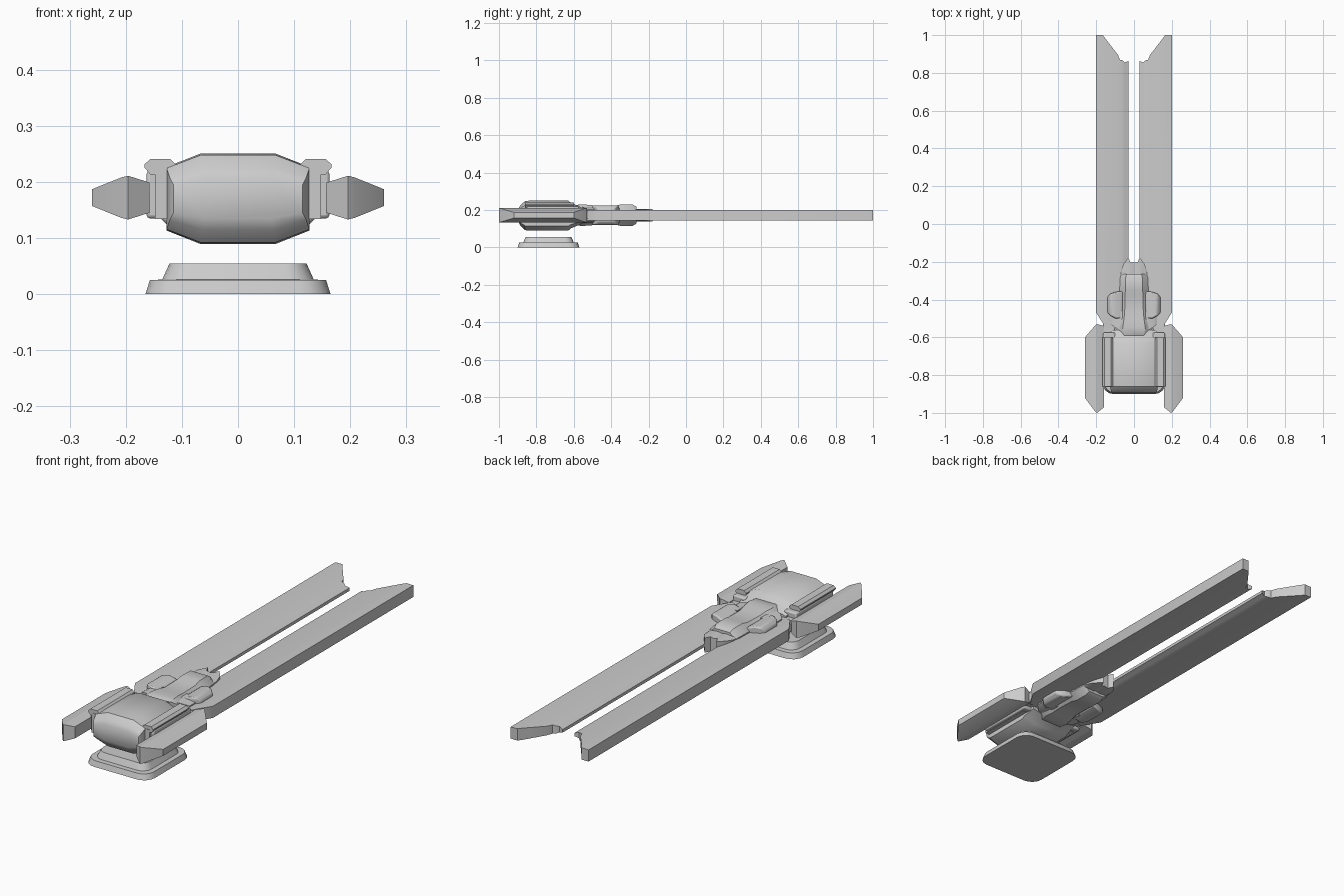
import bpy, math

if "Cube" in bpy.data.objects:
    bpy.data.objects.remove(bpy.data.objects["Cube"])

ZC = 0.172  # height of the main symmetry plane


def make(name, verts, faces, mirror=False, bevel=0, angle=35):
    me = bpy.data.meshes.new(name)
    me.from_pydata(verts, [], faces)
    ob = bpy.data.objects.new(name, me)
    bpy.context.collection.objects.link(ob)
    bpy.ops.object.select_all(action='DESELECT')
    ob.select_set(True)
    bpy.context.view_layer.objects.active = ob
    bpy.ops.object.mode_set(mode='EDIT')
    bpy.ops.mesh.select_all(action='SELECT')
    bpy.ops.mesh.normals_make_consistent(inside=False)
    bpy.ops.object.mode_set(mode='OBJECT')
    bpy.ops.object.shade_smooth_by_angle(angle=math.radians(angle))
    if bevel:
        b = ob.modifiers.new("bevel", 'BEVEL')
        b.width, b.segments = bevel, 2
    if mirror:
        ob.modifiers.new("mirror", 'MIRROR')
    return ob


def loft(name, rings, **kw):
    """Skin closed rings with the same point count and cap both ends."""
    n = len(rings[0])
    faces = [(r * n + i, r * n + (i + 1) % n, (r + 1) * n + (i + 1) % n, (r + 1) * n + i)
             for r in range(len(rings) - 1) for i in range(n)]
    last = (len(rings) - 1) * n
    faces += [tuple(range(n)), tuple(range(last, last + n))]
    return make(name, [p for r in rings for p in r], faces, **kw)


def plate(name, cols, **kw):
    """Loft sideways through columns: x, low z, high z, front y, back y."""
    return loft(name, [[(x, a, lo), (x, b, lo), (x, b, hi), (x, a, hi)]
                       for x, lo, hi, a, b in cols], **kw)


def sym(cols):
    return [(x, ZC - h, ZC + h, a, b) for x, h, a, b in cols]


def block(name, x0, x1, y0, y1, z0, z1, **kw):
    return plate(name, [(x0, z0, z1, y0, y1), (x1, z0, z1, y0, y1)], **kw)


def octagon(y, w, h, fx=0.5, fz=0.5, zc=ZC):
    q = [(w, h * fz), (w * fx, h), (-w * fx, h), (-w, h * fz),
         (-w, -h * fz), (-w * fx, -h), (w * fx, -h), (w, -h * fz)]
    return [(x, y, zc + z) for x, z in q]


# Stepped base pad with rounded corners
def pad_ring(half, r, z):
    ring = []
    for k, (sx, sy) in enumerate([(1, 1), (-1, 1), (-1, -1), (1, -1)]):
        for i in range(5):
            a = math.radians(90 * k + 22.5 * i)
            ring.append((sx * (half - r) + r * math.cos(a),
                         -0.735 + sy * (half - r) + r * math.sin(a), z))
    return ring


loft("base_pad", [pad_ring(0.165, 0.055, 0), pad_ring(0.157, 0.052, 0.025),
                  pad_ring(0.135, 0.045, 0.026), pad_ring(0.122, 0.04, 0.055)])

# Faceted barrel body
loft("main_body", [octagon(y, w, h, 0.52, 0.7, 0.17) for y, w, h in [
    (-0.895, 0.115, 0.035), (-0.885, 0.122, 0.055), (-0.86, 0.127, 0.078),
    (-0.82, 0.127, 0.081), (-0.63, 0.127, 0.081), (-0.615, 0.127, 0.068),
    (-0.56, 0.12, 0.045)]])
block("body_side_block", 0.10, 0.163, -0.85, -0.575, 0.135, 0.22, mirror=True, bevel=0.006)

# Rails over the body sides
block("rail_web", 0.126, 0.148, -0.862, -0.6, 0.134, 0.225, mirror=True)
plate("rail_cap", [(x, lo, hi, -0.86, -0.6) for x, lo, hi in [
    (0.111, 0.226, 0.231), (0.121, 0.213, 0.241),
    (0.156, 0.213, 0.241), (0.167, 0.226, 0.231)]], mirror=True)

# Outer side pods
plate("side_pod", sym([(0.158, 0.027, -0.97, -0.54), (0.196, 0.039, -1.0, -0.53),
                       (0.208, 0.036, -0.99, -0.54), (0.26, 0.015, -0.92, -0.6)]),
      mirror=True, angle=30)

# Long twin blades, thick outside and thin inside
plate("blade", sym([(0.2, 0.027, -0.47, 1.0), (0.165, 0.0275, -0.525, 1.0),
                    (0.15, 0.027, -0.55, 0.98), (0.085, 0.021, -0.55, 0.895),
                    (0.075, 0.02, -0.55, 0.87), (0.058, 0.017, -0.54, 0.865),
                    (0.05, 0.014, -0.53, 0.855), (0.03, 0.007, -0.45, 0.862)]), mirror=True)
block("blade_joint", 0.10, 0.165, -0.6, -0.52, 0.15, 0.195, mirror=True, bevel=0.006)

# Neck housing between the blades
loft("neck_housing", [octagon(y, w, h, 0.6, 0.45) for y, w, h in [
    (-0.615, 0.075, 0.045), (-0.6, 0.085, 0.055), (-0.55, 0.1, 0.057),
    (-0.51, 0.09, 0.055), (-0.47, 0.082, 0.048), (-0.38, 0.08, 0.05),
    (-0.35, 0.076, 0.057), (-0.285, 0.074, 0.057), (-0.265, 0.066, 0.045)]])
plate("forked_nose", sym([(0, 0.03, -0.3, -0.205), (0.018, 0.034, -0.3, -0.205),
                          (0.03, 0.034, -0.3, -0.178), (0.058, 0.03, -0.3, -0.215),
                          (0.068, 0.024, -0.3, -0.255)]), mirror=True)
plate("neck_knob", sym([(0.06, 0.04, -0.5, -0.355), (0.1, 0.053, -0.5, -0.36),
                        (0.125, 0.05, -0.485, -0.37), (0.14, 0.035, -0.47, -0.385)]),
      mirror=True, bevel=0.006)
plate("neck_cheek", sym([(0.06, 0.045, -0.56, -0.46), (0.1, 0.042, -0.55, -0.47),
                         (0.122, 0.03, -0.53, -0.48)]), mirror=True)
